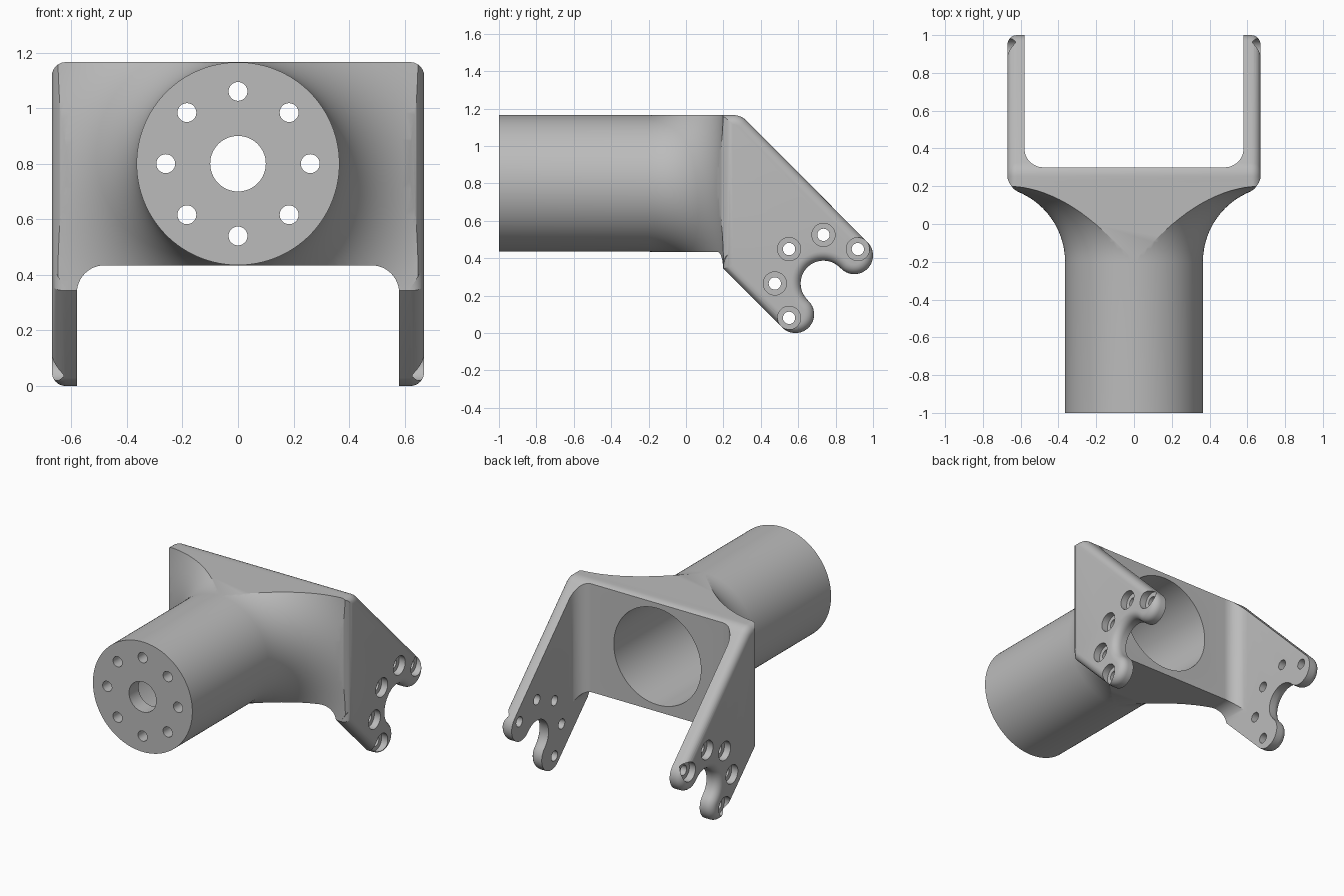
import bpy, bmesh
from math import sin, cos, radians, pi, sqrt

cube = bpy.data.objects.get("Cube")
if cube:
    bpy.data.objects.remove(cube, do_unlink=True)

AXIS_Z = 0.80      # height of the tube axis
TUBE_R = 0.365
HALF_W = 0.67      # outer half width of the yoke
INNER_W = 0.58     # inner half width between the arms
TOP = 1.1655


def arc(cx, cy, r, a0, a1, n=12):
    return [(cx + r * cos(radians(a0 + (a1 - a0) * i / n)),
             cy + r * sin(radians(a0 + (a1 - a0) * i / n))) for i in range(n + 1)]


def circle(cx, cy, r, n=40):
    return arc(cx, cy, r, 0, 360, n)[:-1]


def mirrored(half):
    return half + [(-x, y) for x, y in reversed(half)]


def make_object(name, bm):
    bmesh.ops.recalc_face_normals(bm, faces=bm.faces)
    mesh = bpy.data.meshes.new(name)
    bm.to_mesh(mesh)
    bm.free()
    obj = bpy.data.objects.new(name, mesh)
    bpy.context.collection.objects.link(obj)
    return obj


def prism(name, outline, axis, lo, hi, rounding=0):
    """Extrude a flat outline along an axis, optionally rounding the end rims."""
    place = {"x": lambda u, v, w: (w, u, v),
             "y": lambda u, v, w: (u, w, v),
             "z": lambda u, v, w: (u, v, w)}[axis]
    bm = bmesh.new()
    ends = [[bm.verts.new(place(u, v, w)) for u, v in outline] for w in (lo, hi)]
    caps = [bm.faces.new(ring) for ring in ends]
    n = len(outline)
    for i in range(n):
        j = (i + 1) % n
        bm.faces.new((ends[0][i], ends[0][j], ends[1][j], ends[1][i]))
    if rounding:
        bmesh.ops.recalc_face_normals(bm, faces=bm.faces)
        rims = [e for cap in caps for e in cap.edges]
        bmesh.ops.bevel(bm, geom=rims, offset=rounding, segments=6, profile=0.5,
                        affect="EDGES", clamp_overlap=False)
    return make_object(name, bm)


def revolve(name, profile, n=128):
    """Turn (radius, y) points around the tube axis."""
    bm = bmesh.new()
    rings = [[bm.verts.new((r * cos(2 * pi * k / n), y, AXIS_Z + r * sin(2 * pi * k / n)))
              for k in range(n)] for r, y in profile]
    for a, b in zip(rings, rings[1:]):
        for k in range(n):
            m = (k + 1) % n
            bm.faces.new((a[k], a[m], b[m], b[k]))
    bm.faces.new(rings[0])
    bm.faces.new(rings[-1])
    return make_object(name, bm)


def combine(target, tool, operation):
    mod = target.modifiers.new("combine", "BOOLEAN")
    mod.operation = operation
    mod.solver = "EXACT"
    mod.object = tool
    bpy.context.view_layer.objects.active = target
    bpy.ops.object.modifier_apply(modifier=mod.name)
    bpy.data.objects.remove(tool, do_unlink=True)


# Tube with a flared foot, trimmed to the yoke's height and rounded width
flare = [(TUBE_R + 0.4 - 0.4 * cos(radians(a)), -0.2 + 0.4 * sin(radians(a)))
         for a in range(0, 91, 5)]
tube = revolve("flared_tube", [(TUBE_R, -1)] + flare + [(0.765, 0.23)])
plan = mirrored([(0.58, -1.1), (0.58, 0.15), (0.61, 0.167), (0.64, 0.188),
                 (0.662, 0.22), (HALF_W, 0.25), (HALF_W, 0.4)])
combine(tube, prism("plan_trim", plan, "z", 0.345, TOP), "INTERSECT")
front = mirrored([(HALF_W, 0.2)] + arc(HALF_W - 0.05, TOP - 0.05, 0.05, 0, 90, 6))
combine(tube, prism("front_trim", front, "y", -1.2, 0.5), "INTERSECT")

# Yoke: side outline with two lobes and a slot, extruded across the full width
SLOT = (0.735, 0.265)
side = ([(0.2, TOP), (0.2, 0.343)]
        + arc(0.585, 0.10, 0.10, 225, 407.7, 24)
        + arc(*SLOT, 0.122, 227.7, 42.3, 28)[1:-1]
        + arc(0.90, 0.415, 0.10, 222.3, 405, 24)
        + arc(0.252, TOP - 0.10, 0.10, 45, 90, 8))
yoke = prism("yoke_bracket", side, "x", -HALF_W, HALF_W, rounding=0.05)
combine(yoke, tube, "UNION")

# Open the space between the arms, behind and below the cross plate
gap = mirrored([(INNER_W, 1.2)] + arc(INNER_W - 0.1, 0.40, 0.1, 0, -90))
combine(yoke, prism("gap_cutter", gap, "z", -0.2, 1.4), "DIFFERENCE")
under = mirrored([(INNER_W, -0.2)] + arc(INNER_W - 0.1, 0.3345, 0.1, 0, 90))
combine(yoke, prism("under_cutter", under, "y", -1.2, 1.2), "DIFFERENCE")

# Main bore, leaving an end wall with a centre hole and a ring of bolt holes
combine(yoke, prism("bore_cutter", circle(0, AXIS_Z, 0.32, 96), "y", -0.9, 0.6), "DIFFERENCE")
combine(yoke, prism("centre_cutter", circle(0, AXIS_Z, 0.10, 64), "y", -1.1, -0.8), "DIFFERENCE")
for x, z in circle(0, AXIS_Z, 0.26, 8):
    combine(yoke, prism("bolt_cutter", circle(x, z, 0.034, 28), "y", -1.1, -0.8), "DIFFERENCE")

# Counterbored holes around the slot on both arms
for y, z in arc(*SLOT, 0.26, 45, 225, 4):
    combine(yoke, prism("pin_cutter", circle(y, z, 0.033, 28), "x", -0.8, 0.8), "DIFFERENCE")
    for s in (-1, 1):
        lo, hi = sorted((s * 0.625, s * 0.75))
        combine(yoke, prism("recess_cutter", circle(y, z, 0.062, 36), "x", lo, hi), "DIFFERENCE")

# Plain grey finish
grey = bpy.data.materials.new("plain_grey")
grey.use_nodes = True
colour = (0.5, 0.5, 0.5, 1)
grey.diffuse_color = colour
grey.node_tree.nodes["Principled BSDF"].inputs["Base Color"].default_value = colour
yoke.data.materials.clear()
yoke.data.materials.append(grey)
for poly in yoke.data.polygons:
    poly.material_index = 0

bpy.ops.object.select_all(action="DESELECT")
yoke.select_set(True)
bpy.context.view_layer.objects.active = yoke
bpy.ops.object.shade_smooth_by_angle(angle=radians(25))
